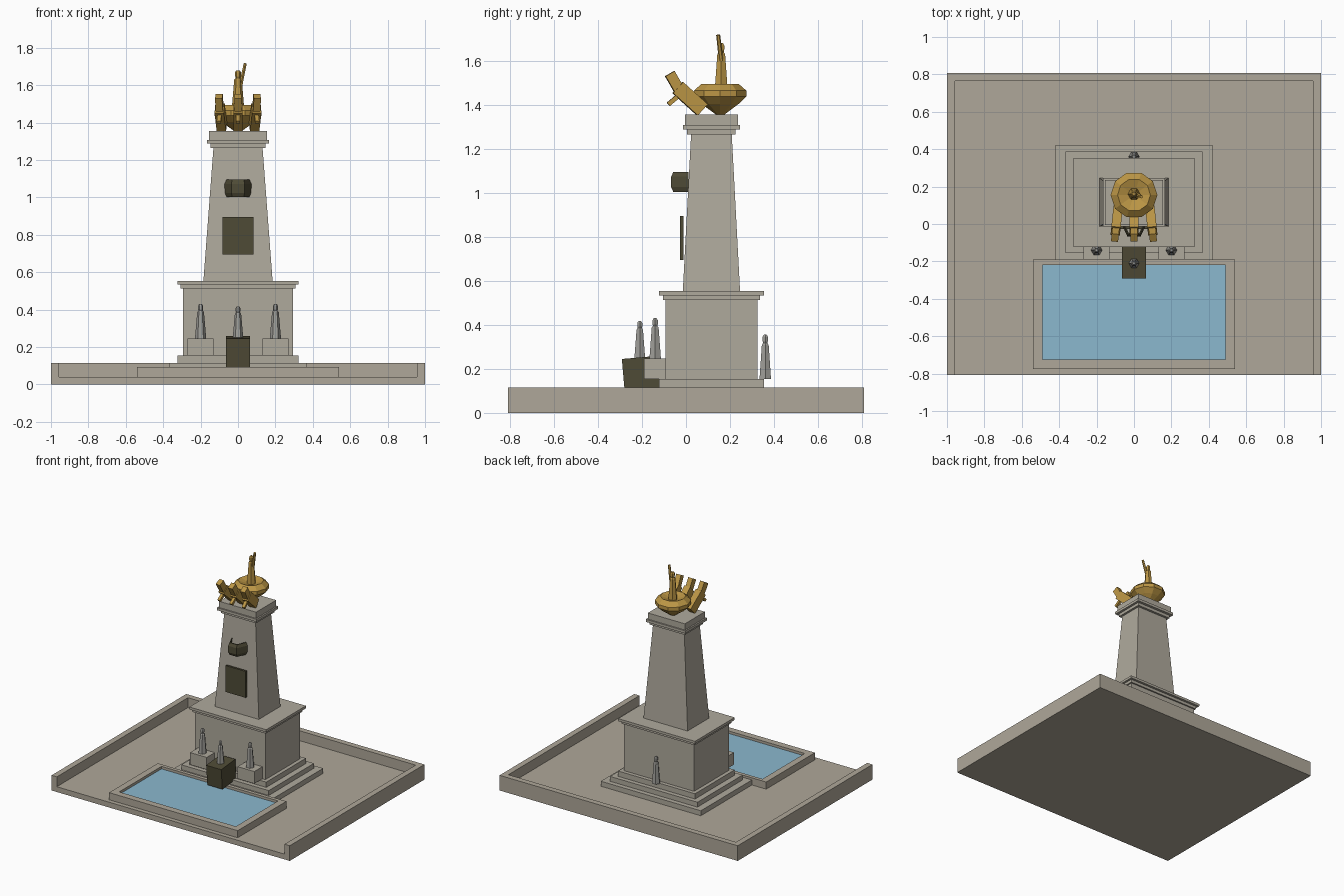
import bpy, bmesh, math
from mathutils import Matrix, Vector

old = bpy.data.objects.get("Cube")
if old:
    bpy.data.objects.remove(old, do_unlink=True)


def material(name, rgb):
    m = bpy.data.materials.new(name)
    m.use_nodes = True
    color = (*rgb, 1)
    m.diffuse_color = color
    bsdf = m.node_tree.nodes["Principled BSDF"]
    bsdf.inputs["Base Color"].default_value = color
    bsdf.inputs["Roughness"].default_value = 0.8
    return m


paving = material("paving stone", (0.43, 0.39, 0.32))
stone = material("monument stone", (0.43, 0.4, 0.335))
statue_grey = material("statue grey", (0.35, 0.345, 0.32))
bronze = material("dark bronze", (0.078, 0.07, 0.037))
gold = material("gold", (0.5, 0.305, 0.06))
water_blue = material("water blue", (0.26, 0.48, 0.62))


def finish(name, bm, mat):
    bmesh.ops.recalc_face_normals(bm, faces=bm.faces)
    mesh = bpy.data.meshes.new(name)
    bm.to_mesh(mesh)
    bm.free()
    mesh.materials.append(mat)
    ob = bpy.data.objects.new(name, mesh)
    bpy.context.collection.objects.link(ob)
    return ob


def box(name, x, y, z, mat):
    """Box from (low, high) pairs."""
    bm = bmesh.new()
    size = [b - a for a, b in (x, y, z)]
    mid = [(a + b) / 2 for a, b in (x, y, z)]
    bmesh.ops.create_cube(bm, size=1, matrix=Matrix.Translation(mid) @ Matrix.Diagonal((*size, 1)))
    return finish(name, bm, mat)


def tilted_box(name, mid, size, tilt, mat, turn=0):
    """Box tilted about x, then turned about z."""
    bm = bmesh.new()
    spin = Matrix.Rotation(turn, 4, "Z") @ Matrix.Rotation(tilt, 4, "X")
    bmesh.ops.create_cube(bm, size=1, matrix=Matrix.Translation(mid) @ spin @ Matrix.Diagonal((*size, 1)))
    return finish(name, bm, mat)


def rod(name, start, end, r1, r2, mat, sides=6):
    """Tapered prism between two points."""
    bm = bmesh.new()
    a, b = Vector(start), Vector(end)
    rot = (b - a).to_track_quat("Z", "Y").to_matrix().to_4x4()
    bmesh.ops.create_cone(bm, cap_ends=True, segments=sides, radius1=r1, radius2=r2,
                          depth=(b - a).length, matrix=Matrix.Translation((a + b) / 2) @ rot)
    return finish(name, bm, mat)


def lathe(name, profile, mid, sides, mat, start=0, sweep=math.tau):
    """Revolve (radius, z) points about a vertical axis."""
    bm = bmesh.new()
    verts = [bm.verts.new((r, 0, z)) for r, z in profile]
    edges = [bm.edges.new(pair) for pair in zip(verts, verts[1:])]
    bmesh.ops.rotate(bm, verts=verts, cent=(0, 0, 0), matrix=Matrix.Rotation(start, 3, "Z"))
    bmesh.ops.spin(bm, geom=verts + edges, cent=(0, 0, 0), axis=(0, 0, 1),
                   angle=sweep, steps=sides, use_duplicate=False)
    bmesh.ops.remove_doubles(bm, verts=bm.verts, dist=0.0005)
    bmesh.ops.translate(bm, verts=bm.verts, vec=mid)
    return finish(name, bm, mat)


def figure(name, x, y, z, height, radius, mat):
    """Six-sided robed figure: robe, shoulders and head in one profile."""
    shape = [(0, 0), (1, 0), (0.6, 0.77), (0.38, 0.81), (0.47, 0.86), (0.47, 0.95), (0.25, 1), (0, 1)]
    lathe(name, [(r * radius, h * height) for r, h in shape], (x, y, z), 6, mat)


# Plaza with walls on three sides
depth = 0.808
box("plaza_floor", (-0.956, 0.956), (-depth, 0.765), (0, 0.04), paving)
box("plaza_back_wall", (-0.956, 0.956), (0.765, depth), (0, 0.115), paving)
for side, x in (("right", (-1, -0.956)), ("left", (0.956, 1))):
    box(f"plaza_{side}_wall", x, (-depth, depth), (0, 0.115), paving)

# Pool with raised rim
box("pool_water", (-0.49, 0.49), (-0.725, -0.218), (0.04, 0.075), water_blue)
box("pool_front_rim", (-0.54, 0.54), (-0.775, -0.725), (0.04, 0.094), paving)
box("pool_back_rim", (-0.54, 0.54), (-0.218, -0.191), (0.04, 0.094), paving)
for side, x in (("right", (-0.54, -0.49)), ("left", (0.49, 0.54))):
    box(f"pool_{side}_rim", x, (-0.725, -0.218), (0.04, 0.094), paving)

# Steps, base block, cornice and cap, all centred on the same axis
axis = 0.1155
tiers = [("lower_step", 0.42, 0.3065, 0.04, 0.078), ("middle_step", 0.367, 0.271, 0.078, 0.115),
         ("upper_step", 0.323, 0.238, 0.115, 0.155), ("base_block", 0.295, 0.209, 0.155, 0.512),
         ("cornice_lower", 0.307, 0.22, 0.512, 0.534), ("cornice_upper", 0.323, 0.238, 0.534, 0.553),
         ("cap_lower", 0.148, 0.11, 1.265, 1.288), ("cap_middle", 0.166, 0.13, 1.288, 1.308),
         ("cap_top", 0.155, 0.12, 1.308, 1.355)]
for name, hx, hy, z1, z2 in tiers:
    box(name, (-hx, hx), (axis - hy, axis + hy), (z1, z2), stone)

# Tapering shaft
shaft = box("shaft", (-0.185, 0.185), (axis - 0.13, axis + 0.13), (0.553, 1.265), stone)
for v in shaft.data.vertices:
    if v.co.z > 1:
        v.co.x *= 0.71
        v.co.y = axis + (v.co.y - axis) * 0.71

# Plaque and curved emblem on the shaft front
box("plaque", (-0.084, 0.084), (-0.028, -0.012), (0.695, 0.895), bronze)
emblem = [(0.062, 1.003), (0.071, 1.025), (0.071, 1.073), (0.062, 1.095),
          (0.055, 1.095), (0.06, 1.073), (0.06, 1.025), (0.055, 1.003), (0.062, 1.003)]
wreath = lathe("emblem", emblem, (0, 0, 0), 3, bronze, start=math.pi, sweep=math.pi)
for v in wreath.data.vertices:
    v.co.y = 0.012 + v.co.y * 1.29

# Side pedestals, prow block and statues
for side, s in (("right", -1), ("left", 1)):
    mid = s * 0.2
    box(f"{side}_pedestal", (mid - 0.07, mid + 0.07), (-0.19, axis - 0.209), (0.155, 0.247), stone)
    figure(f"{side}_statue", mid, -0.14, 0.247, 0.183, 0.03, statue_grey)
tilted_box("prow_block", (0, -0.2, 0.175), (0.126, 0.17, 0.155), math.radians(5), bronze)
figure("prow_statue", 0, -0.21, 0.25, 0.167, 0.028, statue_grey)
figure("back_statue", 0, 0.36, 0.155, 0.2, 0.03, statue_grey)

# Golden bowl
bowl = [(0, 1.355), (0.02, 1.355), (0.088, 1.403), (0.125, 1.437), (0.125, 1.464),
        (0.088, 1.495), (0, 1.465)]
lathe("bowl", bowl, (0, 0.155, 0), 10, gold)

# Golden figure with a raised arm
figure("top_figure", 0, 0.16, 1.465, 0.215, 0.034, gold)
rod("raised_arm", (0.014, 0.16, 1.6), (0.039, 0.146, 1.717), 0.011, 0.009, gold)

# Three rearing beasts fanning out in front of the bowl
for name, s in (("right", -1), ("middle", 0), ("left", 1)):
    turn = s * math.radians(6)
    pivot = Matrix.Translation((s * 0.088, 0.06, 0)) @ Matrix.Rotation(turn, 4, "Z")
    parts = [("body", (0, -0.042, 1.427), (0.05, 0.151, 0.068), -42),
             ("neck", (0, -0.112, 1.502), (0.038, 0.09, 0.047), -60),
             ("foreleg", (0, -0.118, 1.421), (0.022, 0.06, 0.02), 40)]
    for part, mid, size, tilt in parts:
        tilted_box(f"{name}_beast_{part}", pivot @ Vector(mid), size, math.radians(tilt), gold, turn)
